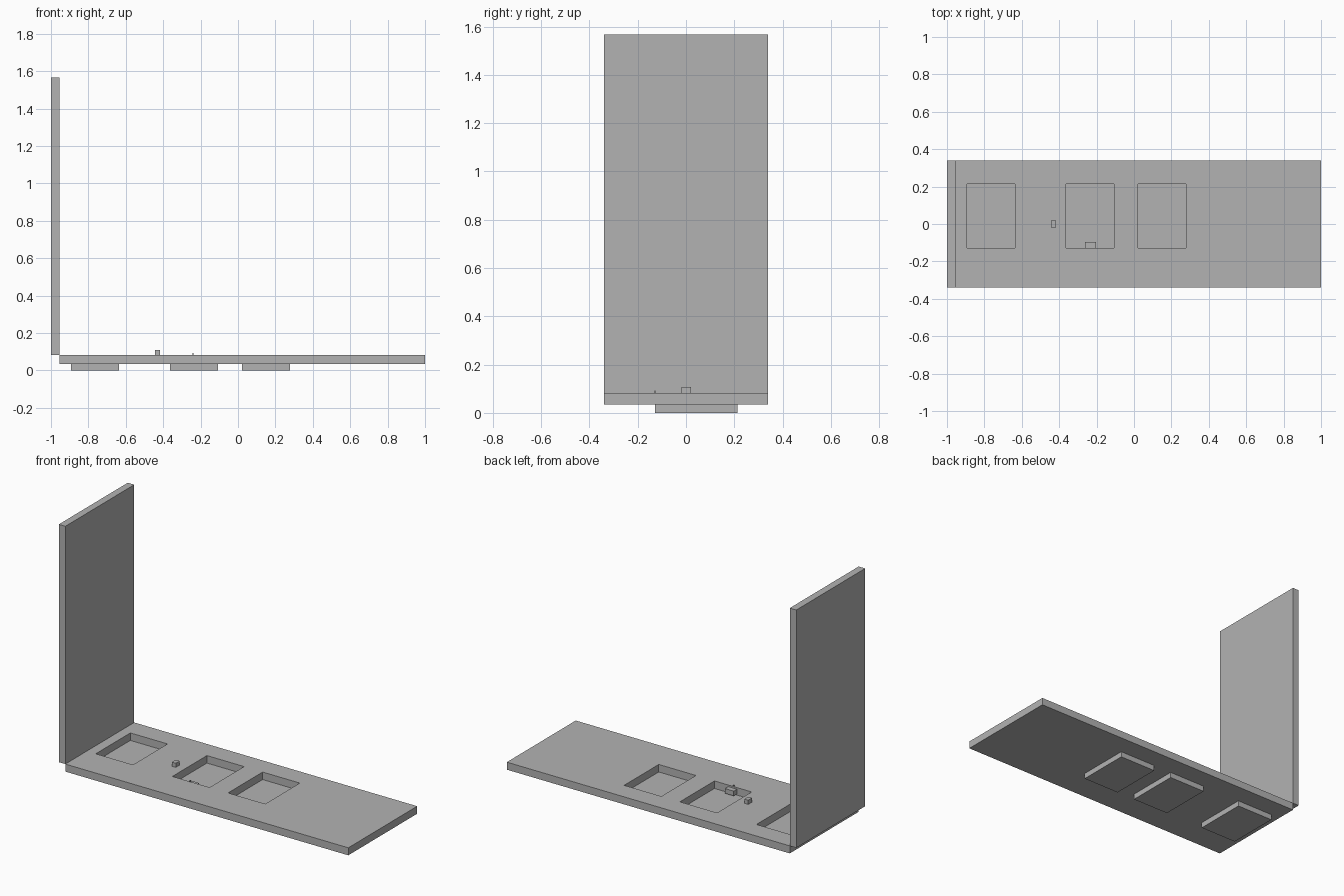
import bpy
import bmesh
from mathutils import Vector

default = bpy.data.objects.get("Cube")
if default:
    bpy.data.objects.remove(default, do_unlink=True)

grey = bpy.data.materials.new("plain grey")
grey.use_nodes = True
grey.diffuse_color = (0.45, 0.45, 0.45, 1)
grey.node_tree.nodes["Principled BSDF"].inputs["Base Color"].default_value = grey.diffuse_color


def box(name, x, y, z):
    """Box spanning the given (low, high) ranges."""
    low, high = (Vector(c) for c in zip(x, y, z))
    bm = bmesh.new()
    bmesh.ops.create_cube(bm, size=1)
    bmesh.ops.scale(bm, vec=high - low, verts=bm.verts)
    bmesh.ops.translate(bm, vec=(low + high) / 2, verts=bm.verts)
    mesh = bpy.data.meshes.new(name)
    bm.to_mesh(mesh)
    bm.free()
    mesh.materials.append(grey)
    obj = bpy.data.objects.new(name, mesh)
    bpy.context.collection.objects.link(obj)
    return obj


def cut(target, cutter):
    """Subtract the cutter, then discard it."""
    cutter.hide_render = True
    mod = target.modifiers.new("opening", 'BOOLEAN')
    mod.operation = 'DIFFERENCE'
    mod.solver = 'EXACT'
    mod.object = cutter
    bpy.context.view_layer.objects.active = target
    bpy.ops.object.modifier_apply(modifier=mod.name)
    bpy.data.objects.remove(cutter, do_unlink=True)


DEPTH = (-0.34, 0.34)
UNDERSIDE, TOP = 0.035, 0.082
WALL_FACE = -0.955
BASIN_Y = (-0.128, 0.213)
BASIN_WIDTH = 0.257

# Long slab and the upright panel at its end
slab = box("counter_slab", (WALL_FACE, 1), DEPTH, (UNDERSIDE, TOP))
box("upright_panel", (-1, WALL_FACE), DEPTH, (TOP, 1.567))

# Three square openings, each closed by a tray below the slab
for label, x in (("right", -0.893), ("middle", -0.364), ("left", 0.021)):
    span = (x, x + BASIN_WIDTH)
    cut(slab, box("opening_cutter", span, BASIN_Y, (0, 0.2)))
    box(label + "_tray", span, BASIN_Y, (0, UNDERSIDE))

# Small knob on the slab
box("knob", (-0.444, -0.417), (-0.018, 0.02), (TOP, 0.108))

# Catch inside the middle opening with its small pin
box("catch", (-0.262, -0.202), (BASIN_Y[0], -0.096), (0.042, 0.072))
box("catch_pin", (-0.243, -0.237), (-0.131, -0.127), (0.072, 0.092))
